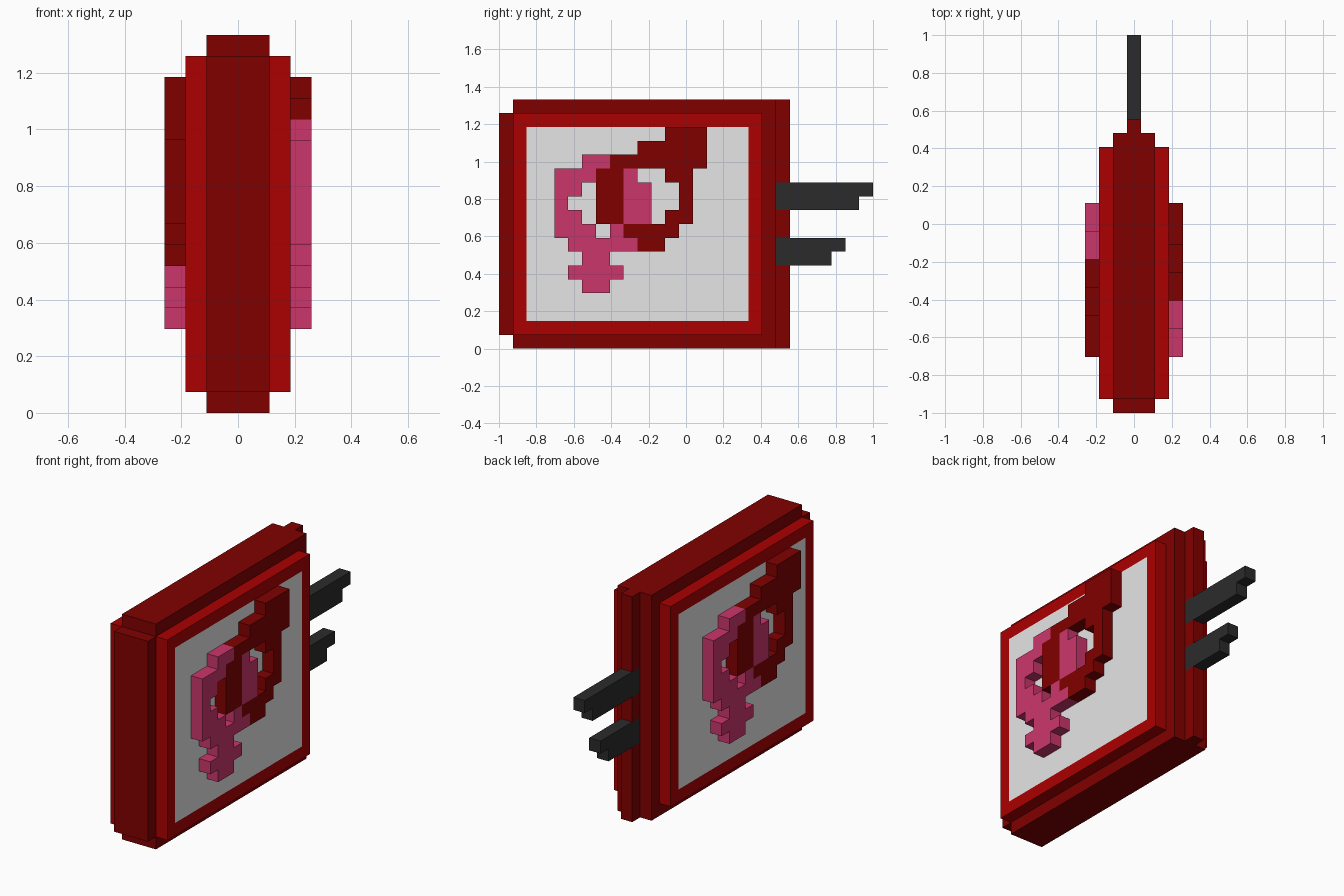
import bpy, bmesh
from mathutils import Vector

if "Cube" in bpy.data.objects:
    bpy.data.objects.remove(bpy.data.objects["Cube"])

U = 2 / 27  # block size; y = -1 + i*U, z = k*U


def material(name, r, g, b):
    m = bpy.data.materials.new(name)
    m.diffuse_color = (r, g, b, 1)
    m.use_nodes = True
    m.node_tree.nodes["Principled BSDF"].inputs["Base Color"].default_value = m.diffuse_color
    return m


DARK = material("dark red", 0.22, 0.0, 0.0)
RED = material("bright red", 0.41, 0.0, 0.0)
GREY = material("light grey", 0.79, 0.79, 0.79)
PINK = material("pink", 0.60, 0.037, 0.147)
COAL = material("charcoal", 0.024, 0.024, 0.024)


def finish(name, bm, *mats):
    me = bpy.data.meshes.new(name)
    bm.to_mesh(me)
    bm.free()
    for m in mats:
        me.materials.append(m)
    ob = bpy.data.objects.new(name, me)
    bpy.context.collection.objects.link(ob)
    return ob


def add_box(bm, hx, i0, i1, k0, k1):
    """Box of half width hx, spanning blocks i0..i1 in y and k0..k1 in z."""
    vs = bmesh.ops.create_cube(bm, size=1)["verts"]
    for v in vs:
        v.co = Vector((v.co.x * 2 * hx * U,
                       -1 + (i0 if v.co.y < 0 else i1) * U,
                       (k0 if v.co.z < 0 else k1) * U))


def boxes(name, mat, *specs):
    bm = bmesh.new()
    for s in specs:
        add_box(bm, *s)
    return finish(name, bm, mat)


# Inner core, front edge strip and back hinge strip (broken where prongs enter)
boxes("core", DARK, (1.5, 1, 20, 0, 18))
boxes("front_edge", DARK, (1.5, 0, 1, 1, 17))
boxes("back_strip", DARK, (0.5, 20, 21, 0, 6), (0.5, 20, 21, 8, 10), (0.5, 20, 21, 12, 18))

# Stepped prongs at the back
boxes("upper_prong", COAL, (0.5, 20, 27, 11, 12), (0.5, 20, 26, 10, 11))
boxes("lower_prong", COAL, (0.5, 20, 25, 7, 8), (0.5, 20, 24, 6, 7))

# Side covers: red frame with inset grey panels
bm = bmesh.new()
add_box(bm, 2.5, 1, 19, 1, 17)
bm.normal_update()
sides = [f for f in bm.faces if abs(f.normal.x) > 0.9]
bmesh.ops.inset_individual(bm, faces=sides, thickness=U, use_even_offset=True)
for f in sides:
    f.material_index = 1
finish("side_covers", bm, RED, GREY)

# Raised relief, top row first; D = dark red, P = pink
ROWS = ["........DDD",
        "......DDDDD",
        "..PPDDDDDDD",
        "PPPDDP..DD.",
        "PP.DDPP..D.",
        "P..DDPP..D.",
        "PP.DDPP.DD.",
        "PPP.PDDDD..",
        ".PPPPPDD...",
        "..PP.......",
        ".PPPP......",
        "..PP......."]
cells = {(4 + c, 15 - r): ch for r, row in enumerate(ROWS)
         for c, ch in enumerate(row) if ch != "."}


def relief(name, s):
    """s = 1 for the right side, -1 for the left side (half turn)."""
    bm = bmesh.new()

    def quad(pts, ch):
        # half turn about x = 0, i = 9.5 keeps the face winding
        vs = [bm.verts.new((s * x * U, -1 + (9.5 + s * (i - 9.5)) * U, k * U))
              for x, i, k in pts]
        bm.faces.new(vs).material_index = 0 if ch == "D" else 1

    a, b = 2.5, 3.5
    for (i, k), ch in cells.items():
        corners = [(i, k), (i + 1, k), (i + 1, k + 1), (i, k + 1)]
        quad([(b, *p) for p in corners], ch)
        # walls only where the neighbouring block is empty
        for n, (di, dk) in enumerate([(0, -1), (1, 0), (0, 1), (-1, 0)]):
            if (i + di, k + dk) not in cells:
                p, q = corners[n], corners[(n + 1) % 4]
                quad([(a, *p), (a, *q), (b, *q), (b, *p)], ch)
    bmesh.ops.remove_doubles(bm, verts=bm.verts, dist=1e-5)
    bmesh.ops.recalc_face_normals(bm, faces=bm.faces)
    finish(name, bm, DARK, PINK)


relief("right_relief", 1)
relief("left_relief", -1)
